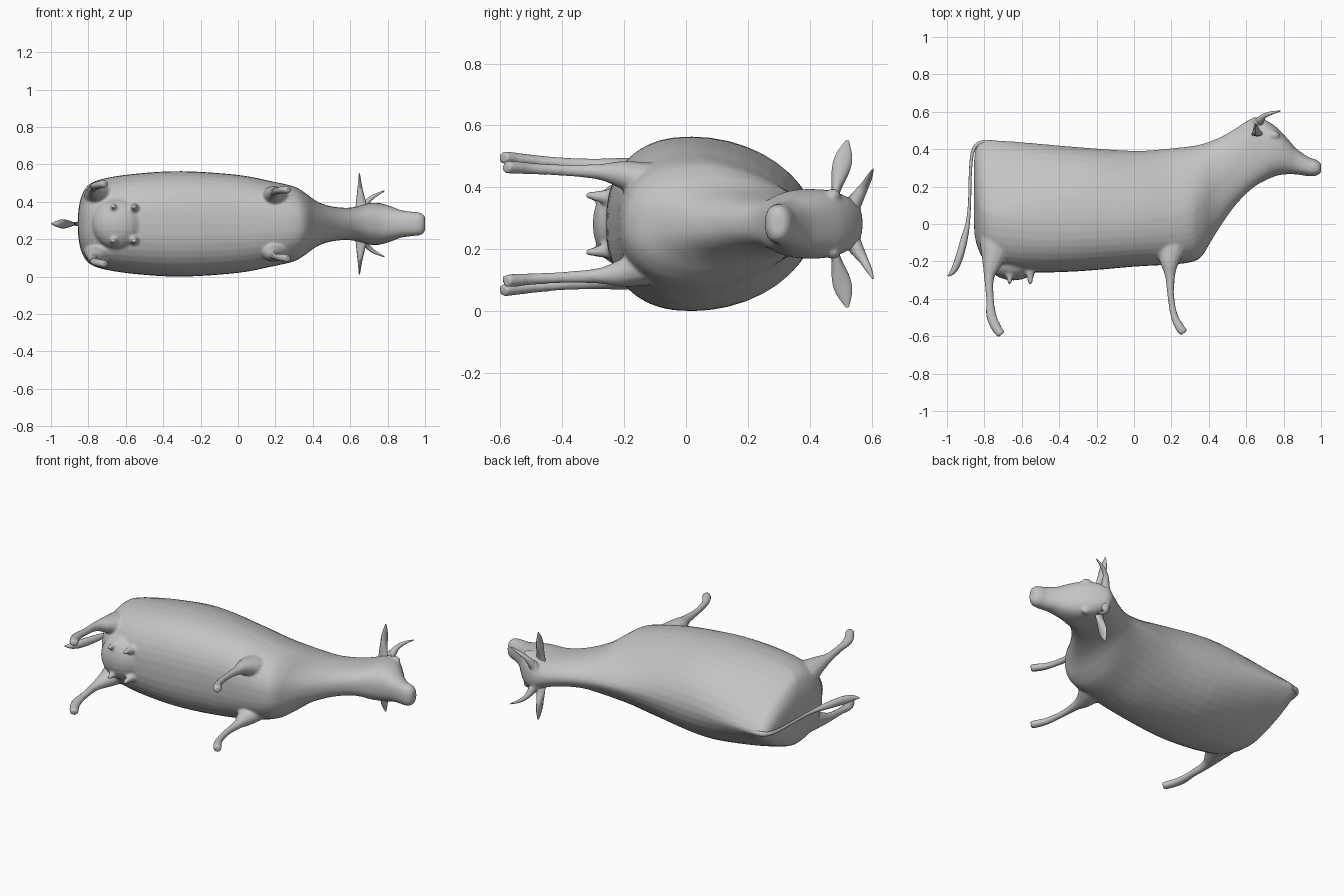
import bpy, bmesh, math
from mathutils import Vector

if "Cube" in bpy.data.objects:
    bpy.data.objects.remove(bpy.data.objects["Cube"], do_unlink=True)

MID = 0.282   # height of the symmetry plane: the animal lies on its side

hide = bpy.data.materials.new("grey hide")
hide.use_nodes = True
GREY = (0.55, 0.55, 0.55, 1)
hide.diffuse_color = GREY
hide.node_tree.nodes["Principled BSDF"].inputs["Base Color"].default_value = GREY


def smooth_rows(rows, steps):
    """Catmull-Rom interpolation of rows of numbers."""
    out = []
    for i in range(len(rows) - 1):
        a, b, c, d = (rows[max(0, min(len(rows) - 1, i + k))] for k in (-1, 0, 1, 2))
        for s in range(steps):
            t = s / steps
            out.append([0.5 * (2 * q + (r - p) * t + (2 * p - 5 * q + 4 * r - u) * t * t
                               + (3 * q - p - 3 * r + u) * t ** 3)
                        for p, q, r, u in zip(a, b, c, d)])
    return out + [list(rows[-1])]


def finish(bm, name, angle=50):
    bmesh.ops.recalc_face_normals(bm, faces=bm.faces[:])
    mesh = bpy.data.meshes.new(name)
    bm.to_mesh(mesh)
    bm.free()
    obj = bpy.data.objects.new(name, mesh)
    bpy.context.collection.objects.link(obj)
    mesh.materials.append(hide)
    bpy.ops.object.select_all(action='DESELECT')
    obj.select_set(True)
    bpy.context.view_layer.objects.active = obj
    bpy.ops.object.shade_smooth_by_angle(angle=math.radians(angle))
    return obj


def loft(name, rings):
    bm = bmesh.new()
    loops = [[bm.verts.new((x, y, z + MID)) for x, y, z in ring] for ring in rings]
    n = len(loops[0])
    for a, b in zip(loops, loops[1:]):
        for i in range(n):
            j = (i + 1) % n
            bm.faces.new((a[i], a[j], b[j], b[i]))
    bm.faces.new(loops[0])
    bm.faces.new(loops[-1])
    return finish(bm, name)


def tube(name, path, ref, side=1, sides=12, steps=4):
    """Elliptical tube along rows (x, y, z, radius across ref, radius along ref)."""
    rows = smooth_rows(path, steps)
    pts = [Vector(r[:3]) for r in rows]
    rings = []
    for i, r in enumerate(rows):
        tan = (pts[min(i + 1, len(pts) - 1)] - pts[max(i - 1, 0)]).normalized()
        u = tan.cross(Vector(ref)).normalized()
        v = u.cross(tan).normalized()
        ring = []
        for k in range(sides):
            a = 2 * math.pi * k / sides
            p = pts[i] + u * (math.cos(a) * r[3]) + v * (math.sin(a) * r[4])
            ring.append((p.x, p.y, p.z * side))
        rings.append(ring)
    return loft(name, rings)


def ball(name, centre, radii):
    bm = bmesh.new()
    bmesh.ops.create_uvsphere(bm, u_segments=20, v_segments=12, radius=1)
    for v in bm.verts:
        v.co = Vector([c + r * q for c, r, q in zip(centre, radii, v.co)])
        v.co.z += MID
    return finish(bm, name, 80)


# Trunk, neck and head: x, back line, belly line, half width, widest level, back roundness
body = [
    (-0.856, 0.32, 0.00, 0.035, .50, 1.5), (-0.850, 0.385, -0.07, 0.095, .45, 1.4),
    (-0.834, 0.425, -0.13, 0.155, .42, 1.35), (-0.80, 0.448, -0.19, 0.208, .40, 1.35),
    (-0.72, 0.447, -0.235, 0.242, .40, 1.4), (-0.55, 0.433, -0.258, 0.268, .41, 1.65),
    (-0.30, 0.411, -0.253, 0.282, .41, 1.95), (0.0, 0.391, -0.228, 0.262, .41, 1.75),
    (0.18, 0.403, -0.218, 0.228, .41, 1.6), (0.30, 0.416, -0.205, 0.20, .42, 1.6),
    (0.36, 0.427, -0.175, 0.165, .45, 1.7), (0.41, 0.443, -0.095, 0.128, .47, 1.8),
    (0.46, 0.464, -0.015, 0.104, .49, 1.9), (0.53, 0.503, 0.085, 0.089, .50, 2),
    (0.60, 0.548, 0.162, 0.087, .50, 2.2), (0.655, 0.572, 0.207, 0.098, .52, 2.6),
    (0.71, 0.552, 0.237, 0.112, .52, 2.7), (0.77, 0.51, 0.260, 0.108, .52, 2.6),
    (0.82, 0.457, 0.266, 0.093, .52, 2.5), (0.87, 0.402, 0.265, 0.074, .50, 2.4),
    (0.93, 0.360, 0.256, 0.065, .48, 2.3), (0.97, 0.345, 0.257, 0.061, .48, 2.2),
    (0.992, 0.332, 0.268, 0.049, .48, 2.2), (1.001, 0.318, 0.282, 0.032, .48, 2.2),
]
rings = []
for x, top, low, half, level, roundness in smooth_rows(body, 4):
    mid = low + (top - low) * level
    ring = []
    for k in range(40):
        c, s = math.cos(math.tau * k / 40), math.sin(math.tau * k / 40)
        power = 2 / (roundness if s > 0 else 2.4)
        y = math.copysign(abs(s) ** power, s) * (top - mid if s > 0 else mid - low)
        ring.append((x, mid + y, math.copysign(abs(c) ** power, c) * half))
    rings.append(ring)
trunk = loft("body", rings)

# Paired parts on both flanks
hind = [(-0.725, 0.04, .125, .10, .075), (-0.740, -0.12, .150, .085, .064),
        (-0.759, -0.21, .170, .054, .045), (-0.775, -0.29, .185, .027, .027),
        (-0.770, -0.40, .195, .021, .020), (-0.763, -0.49, .203, .028, .020),
        (-0.736, -0.555, .210, .027, .021), (-0.709, -0.592, .215, .024, .021)]
fore = [(0.20, 0.02, .120, .095, .065), (0.195, -0.13, .142, .080, .058),
        (0.19, -0.21, .160, .050, .044), (0.193, -0.28, .168, .027, .026),
        (0.197, -0.39, .173, .018, .019), (0.215, -0.49, .178, .020, .019),
        (0.242, -0.548, .182, .025, .021), (0.268, -0.582, .184, .023, .021)]
ear = [(0.66, 0.480, .085, .012, .032), (0.657, 0.487, .12, .017, .026),
       (0.653, 0.500, .175, .029, .016), (0.651, 0.511, .220, .027, .009),
       (0.649, 0.522, .270, .005, .003)]
horn = [(0.665, 0.540, .06, .026, .026), (0.678, 0.560, .095, .020, .020),
        (0.695, 0.577, .122, .014, .014), (0.73, 0.592, .150, .010, .010),
        (0.782, 0.604, .176, .003, .003)]
flesh = [trunk]
for side, tag in ((1, "upper"), (-1, "lower")):
    flesh.append(tube("hind_leg_" + tag, hind, (0, 0, 1), side))
    flesh.append(tube("fore_leg_" + tag, fore, (0, 0, 1), side))
    flesh.append(ball("brow_" + tag, (0.745, 0.475, 0.092 * side), (0.035, 0.025, 0.022)))
    tube("ear_" + tag, ear, (1, 0, 0), side)
    tube("horn_" + tag, horn, (1, 0, 0), side)
    # Teats
    for x, tip in ((-0.665, -0.320), (-0.555, -0.324)):
        flesh.append(tube("teat_" + tag,
                          [(x, -0.24, .085, .030, .030), (x, -0.295, .09, .016, .016),
                           (x, tip, .093, .010, .010)], (0, 0, 1), side, 8, 2))

# Poll ridge between the horns, and udder filling the space between the hind legs
flesh.append(ball("poll", (0.66, 0.542, 0), (0.03, 0.027, 0.105)))
flesh.append(ball("udder", (-0.645, -0.21, 0), (0.135, 0.092, 0.135)))

# Blend trunk, legs, udder and brows into one skin
bpy.ops.object.select_all(action='DESELECT')
for part in flesh:
    part.select_set(True)
bpy.context.view_layer.objects.active = trunk
bpy.ops.object.join()
trunk.name = "body_with_legs"
skin = trunk.modifiers.new("skin", 'REMESH')
skin.mode = 'VOXEL'
skin.voxel_size = 0.008
skin.use_smooth_shade = True
soften = trunk.modifiers.new("soften", 'SMOOTH')
soften.factor = 0.5
soften.iterations = 4

# Tail with a flattened tuft
tube("tail", [(-0.79, 0.438, 0, .012, .016), (-0.835, 0.427, 0, .011, .014),
              (-0.864, 0.380, 0, .009, .011), (-0.875, 0.27, 0, .008, .009),
              (-0.879, 0.12, 0, .008, .009), (-0.888, 0.01, 0, .011, .012),
              (-0.910, -0.09, 0, .019, .020), (-0.938, -0.19, 0, .020, .025),
              (-0.965, -0.25, 0, .016, .018), (-0.995, -0.278, 0, .004, .004)],
     (0, 0, 1))
